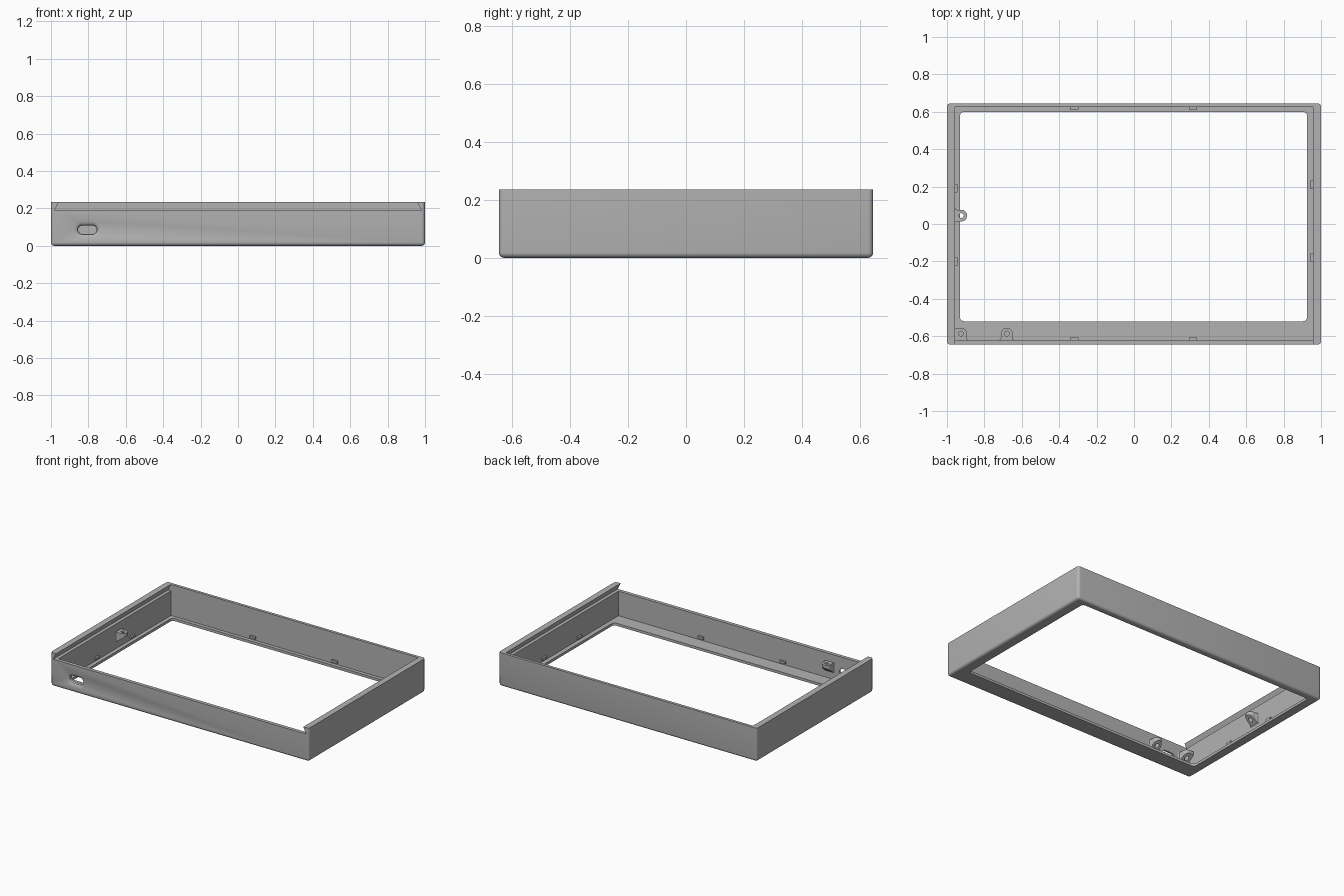
import bpy, bmesh
from math import pi, cos, sin, radians

if "Cube" in bpy.data.objects:
    bpy.data.objects.remove(bpy.data.objects["Cube"], do_unlink=True)

grey = bpy.data.materials.new("plain grey plastic")
grey.use_nodes = True
colour = (0.45, 0.45, 0.45, 1)
grey.diffuse_color = colour
grey.node_tree.nodes["Principled BSDF"].inputs["Base Color"].default_value = colour


def make_object(name, bm):
    bmesh.ops.recalc_face_normals(bm, faces=bm.faces)
    mesh = bpy.data.meshes.new(name)
    bm.to_mesh(mesh)
    bm.free()
    mesh.materials.append(grey)
    obj = bpy.data.objects.new(name, mesh)
    bpy.context.collection.objects.link(obj)
    return obj


def loft(name, rings):
    """Solid through matching rings of points, capped at both ends."""
    bm = bmesh.new()
    loops = [[bm.verts.new(p) for p in ring] for ring in rings]
    n = len(loops[0])
    for a, b in zip(loops, loops[1:]):
        for i in range(n):
            j = (i + 1) % n
            bm.faces.new((a[i], a[j], b[j], b[i]))
    bm.faces.new(loops[0])
    bm.faces.new(loops[-1])
    return make_object(name, bm)


def box(name, x, y, z, radius=0, round_bottom=False):
    """Box from ranges; vertical edges and optionally the base are rounded."""
    bm = bmesh.new()
    bmesh.ops.create_cube(bm, size=1)
    for v in bm.verts:
        v.co = [r[0] + (c + 0.5) * (r[1] - r[0]) for c, r in zip(v.co, (x, y, z))]
    if radius:
        def chosen(e):
            a, b = (v.co.z for v in e.verts)
            return abs(a - b) > 1e-4 or (round_bottom and max(a, b) < z[0] + 1e-4)
        bmesh.ops.bevel(bm, geom=[e for e in bm.edges if chosen(e)], offset=radius,
                        segments=5, profile=0.5, affect='EDGES')
    return make_object(name, bm)


def cut(target, *cutters):
    """Subtract the cutters, bake the result and remove them."""
    for c in cutters:
        mod = target.modifiers.new("cut", 'BOOLEAN')
        mod.operation, mod.solver, mod.object = 'DIFFERENCE', 'EXACT', c
    graph = bpy.context.evaluated_depsgraph_get()
    baked = bpy.data.meshes.new_from_object(target.evaluated_get(graph))
    target.modifiers.clear()
    target.data = baked
    for c in cutters:
        bpy.data.objects.remove(c, do_unlink=True)


def smooth(obj):
    bpy.ops.object.select_all(action='DESELECT')
    obj.select_set(True)
    bpy.context.view_layer.objects.active = obj
    bpy.ops.object.shade_smooth_by_angle(angle=radians(30))


def stadium(cx, cz, half_width, half_height, y):
    """Slot outline in the plane of the front wall."""
    ring = []
    for side in (1, -1):
        for k in range(13):
            a = -pi / 2 + pi * k / 12
            ring.append((cx + side * (half_width - half_height + half_height * cos(a)), y,
                         cz + side * half_height * sin(a)))
    return ring


WALL_X, FRONT_Y, BACK_Y = 0.957, -0.62, 0.625

# Case shell with a bordered floor opening
case = box("case_frame", (-1, 1), (-0.645, 0.645), (0, 0.235), 0.018, True)
cavity = box("cavity_cutter", (-WALL_X, WALL_X), (FRONT_Y, BACK_Y), (0.018, 0.4))
opening = box("opening_cutter", (-0.93, 0.925), (-0.52, 0.6), (-0.1, 0.1), 0.022)

# Dovetail lid slot, open at the front
slot = loft("lid_slot_cutter", [
    [(-0.98, y, 0.19), (0.98, y, 0.19), (0.955, y, 0.24), (-0.955, y, 0.24)]
    for y in (-0.7, BACK_Y)])

# Flared cable port in the front wall
port = loft("port_cutter", [
    stadium(-0.805, 0.086, 0.05 + f, 0.023 + f, y)
    for f, y in ((0.025, -0.66), (0.022, -0.645), (0.01, -0.641), (0.003, -0.636),
                 (0, -0.629), (0, -0.6))])
cut(case, cavity, opening, slot, port)
smooth(case)


# Screw bosses: rounded tabs with sloping undersides
def boss(name, to_world, corner=False):
    r, reach, foot = 0.031, 0.034, 0.01
    outline = [(r + foot, -0.004), (r + foot, 0), (r + 0.003, 0.003), (r, foot)]
    outline += [(r * cos(pi * k / 16), reach + r * sin(pi * k / 16)) for k in range(17)]
    if corner:
        # one side runs straight into the neighbouring wall
        outline = [p for p in outline if p[0] > -1e-4]
        outline += [(-r - 0.005, reach + r), (-r - 0.005, -0.004)]
    else:
        outline += [(-u, v) for u, v in outline[3::-1]]
    top = [(*to_world(u, v), 0.135) for u, v in outline]
    base = [(*to_world(u, v), 0.065 + 0.75 * v) for u, v in outline]
    # fan the underside between its two ends, which all lie on one slope
    tab = loft(name, [base, top])
    cx, cy = to_world(0, reach)
    hole = loft("screw_hole_cutter", [
        [(cx + 0.013 * cos(pi * k / 10), cy + 0.013 * sin(pi * k / 10), z) for k in range(20)]
        for z in (0, 0.2)])
    cut(tab, hole)
    smooth(tab)


boss("front_screw_boss", lambda u, v: (-0.68 + u, FRONT_Y + v))
boss("corner_screw_boss", lambda u, v: (-0.925 + u, FRONT_Y + v), corner=True)
boss("side_screw_boss", lambda u, v: (-WALL_X + v, 0.045 + u))

# Small retaining clips just above the floor
for label, x in (("right", -0.32), ("left", 0.315)):
    span = (x - 0.022, x + 0.022)
    box("back_clip_" + label, span, (BACK_Y - 0.013, BACK_Y + 0.004), (0.03, 0.046))
    box("front_clip_" + label, span, (FRONT_Y - 0.004, FRONT_Y + 0.013), (0.03, 0.046))
for side, label, centres in ((-1, "right", (0.19, -0.2)), (1, "left", (0.21, -0.18))):
    for place, y in zip(("rear", "fore"), centres):
        xs = sorted((side * (WALL_X - 0.013), side * (WALL_X + 0.004)))
        box(f"{label}_clip_{place}", xs, (y - 0.022, y + 0.022), (0.03, 0.046))
